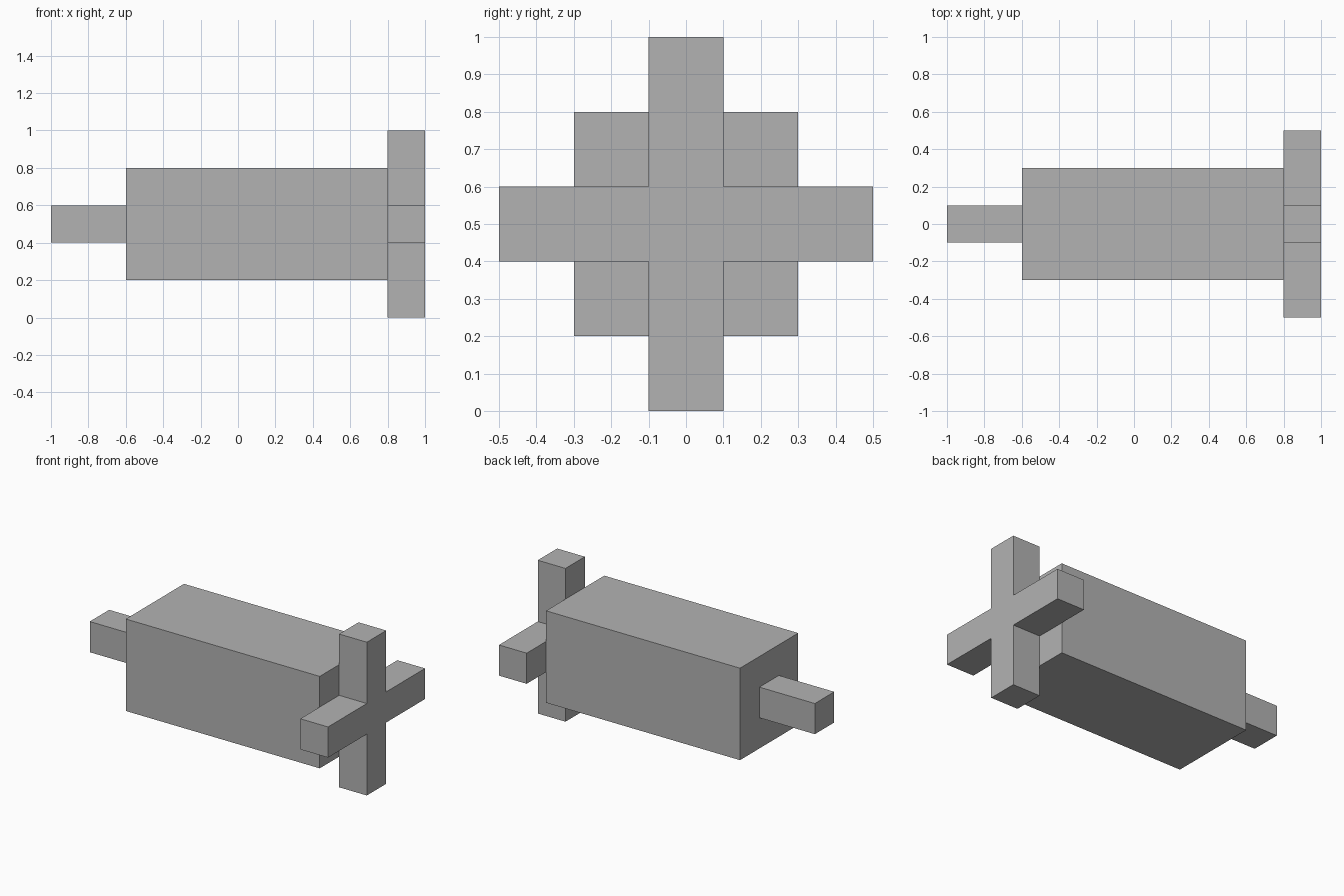
import bpy
import bmesh

default_cube = bpy.data.objects.get("Cube")
if default_cube:
    bpy.data.objects.remove(default_cube, do_unlink=True)

MID_Z = 0.5   # height of the long axis
ARM = 0.1     # half thickness of the bars

grey = bpy.data.materials.new("plain grey")
grey.use_nodes = True
colour = (0.45, 0.45, 0.45, 1)
grey.diffuse_color = colour
grey.node_tree.nodes["Principled BSDF"].inputs["Base Color"].default_value = colour


def extrude_along_x(name, outline, x_start, x_end):
    """Extrude a closed (y, z) outline, centred on the long axis, along x."""
    bm = bmesh.new()
    face = bm.faces.new([bm.verts.new((x_start, y, MID_Z + z)) for y, z in outline])
    extruded = bmesh.ops.extrude_face_region(bm, geom=[face])["geom"]
    moved = [v for v in extruded if isinstance(v, bmesh.types.BMVert)]
    bmesh.ops.translate(bm, verts=moved, vec=(x_end - x_start, 0, 0))
    bmesh.ops.recalc_face_normals(bm, faces=bm.faces)
    mesh = bpy.data.meshes.new(name)
    bm.to_mesh(mesh)
    bm.free()
    mesh.materials.append(grey)
    obj = bpy.data.objects.new(name, mesh)
    bpy.context.collection.objects.link(obj)
    return obj


def square(half):
    return [(-half, -half), (half, -half), (half, half), (-half, half)]


def cross(half, reach):
    """One arm of three points, turned four times by a right angle."""
    points = []
    arm = [(reach, -half), (reach, half), (half, half)]
    for _ in range(4):
        points += arm
        arm = [(-z, y) for y, z in arm]
    return points


# Square body, stub at one end and four-armed cross at the other
extrude_along_x("body", square(0.3), -0.6, 0.8)
extrude_along_x("end_stub", square(ARM), -1.0, -0.6)
extrude_along_x("end_cross", cross(ARM, 0.5), 0.8, 1.0)
